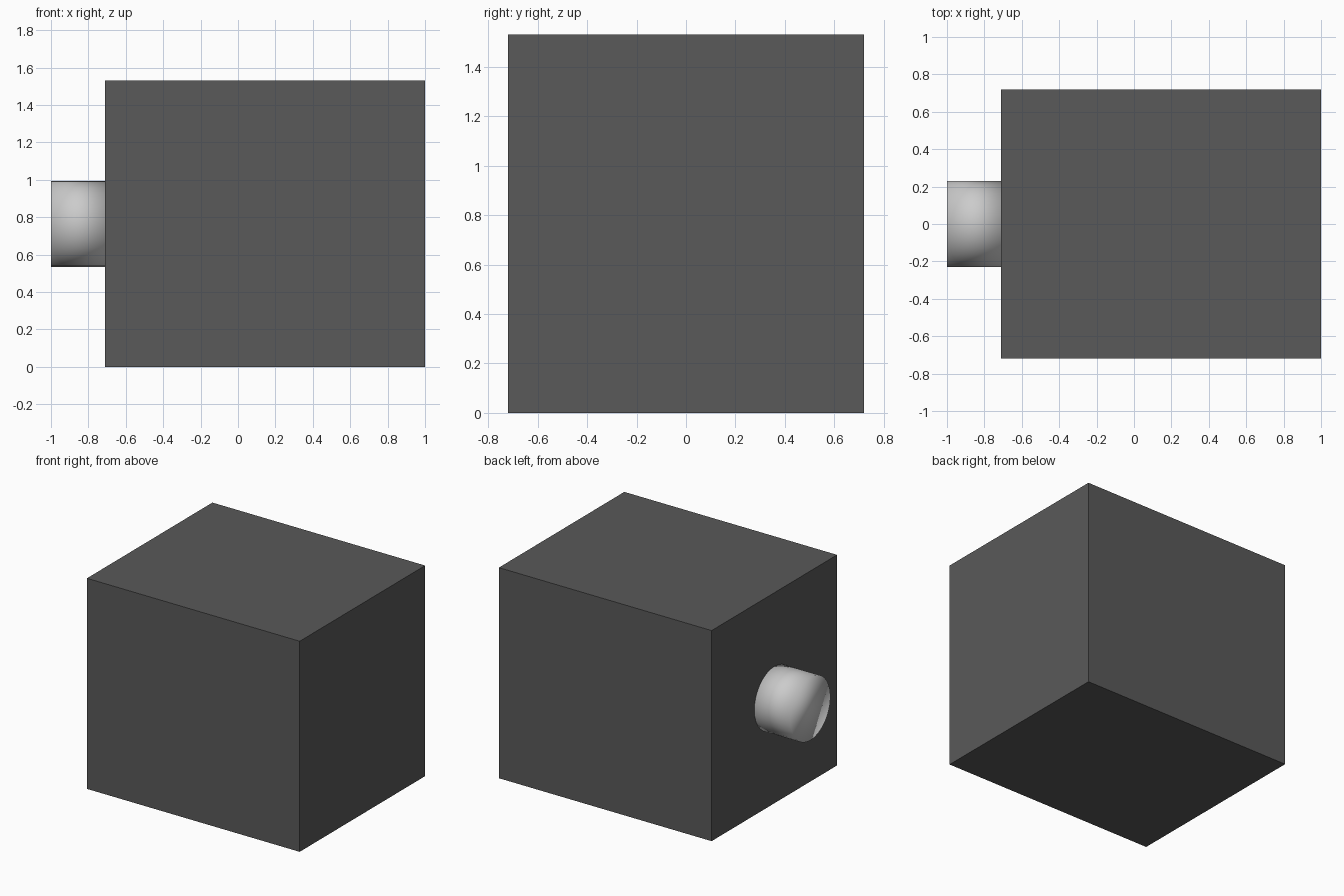
import bpy
import math

if "Cube" in bpy.data.objects:
    bpy.data.objects.remove(bpy.data.objects["Cube"])

# dark grey finish of the body
dark = bpy.data.materials.new("dark_grey")
dark.diffuse_color = (0.1, 0.1, 0.1, 1.0)
dark.use_nodes = True
dark.node_tree.nodes["Principled BSDF"].inputs["Base Color"].default_value = dark.diffuse_color

# box body
x0, x1, width, height = -0.71, 1.0, 1.44, 1.53
bpy.ops.mesh.primitive_cube_add(size=1, location=((x0 + x1) / 2, 0, height / 2))
body = bpy.context.object
body.name = "box_body"
body.scale = (x1 - x0, width, height)
bpy.ops.object.transform_apply(location=False, rotation=False, scale=True)
body.data.materials.append(dark)

# round stub on the left face, slightly embedded, smooth over its cap as well
end, inner = -1.0, x0 + 0.02
bpy.ops.mesh.primitive_cylinder_add(
    vertices=32, radius=0.23, depth=inner - end,
    location=((end + inner) / 2, 0, height / 2),
    rotation=(0, math.pi / 2, 0))
stub = bpy.context.object
stub.name = "round_stub"
bpy.ops.object.shade_smooth()
